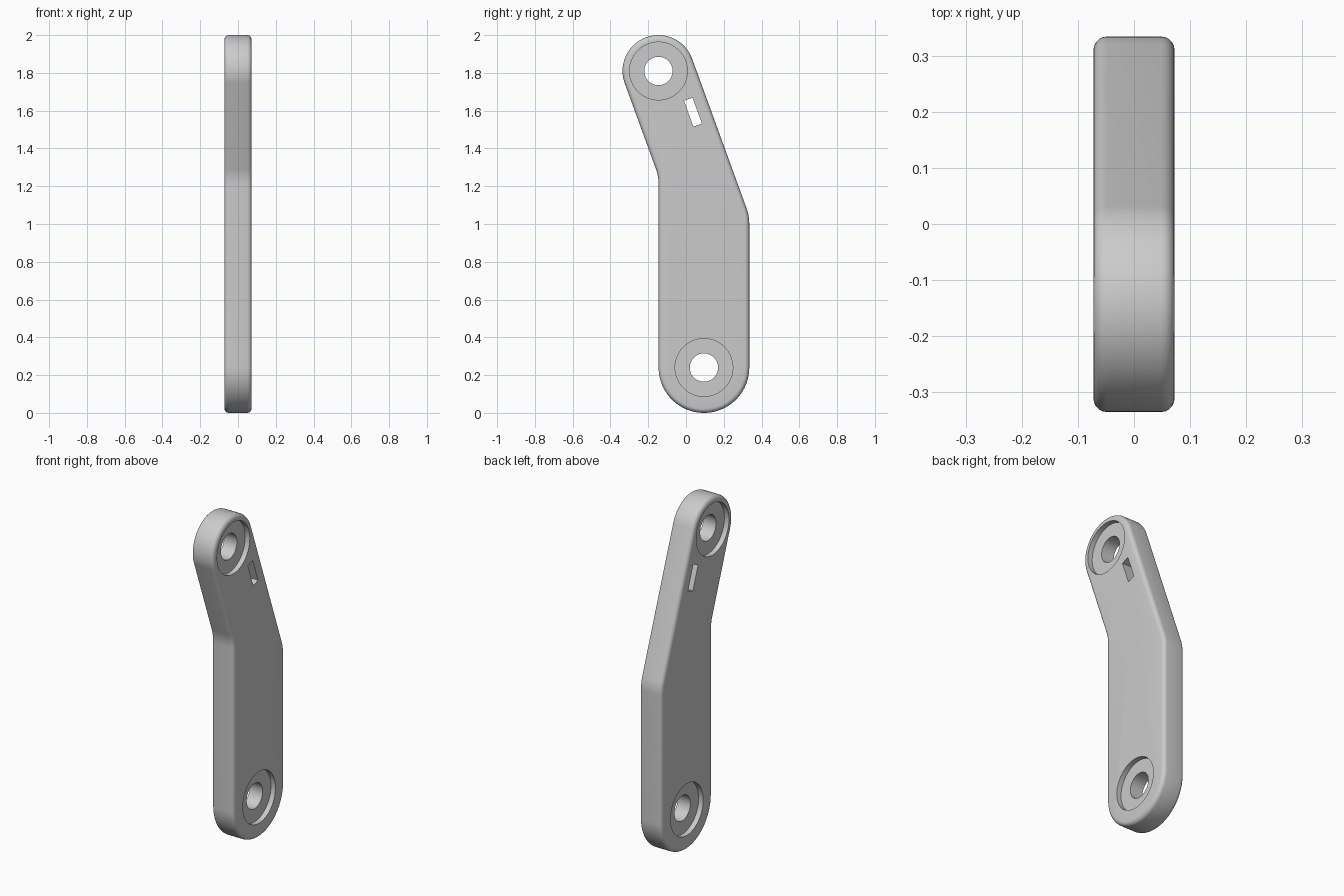
import bpy, bmesh
from math import radians, cos, sin, tan
from mathutils import Matrix, Vector

cube = bpy.data.objects.get("Cube")
if cube:
    bpy.data.objects.remove(cube)

HALF = 0.0725                 # half thickness
LOW, LOW_R = (0.095, 0.24), 0.24
TOP, TOP_R = (-0.146, 1.81), 0.19
TILT = 20                     # lean of the upper arm in degrees
BEND_R = 0.24                 # rounding at the bend

grey = bpy.data.materials.new("light_grey")
grey.use_nodes = True
colour = (0.6, 0.6, 0.6, 1)
grey.diffuse_color = colour
grey.node_tree.nodes["Principled BSDF"].inputs["Base Color"].default_value = colour


def arc(centre, r, start, end, steps):
    """Points on an arc in the (y, z) plane, angles in degrees."""
    angles = [radians(start + (end - start) * i / steps) for i in range(steps + 1)]
    return [(centre[0] + r * cos(a), centre[1] + r * sin(a)) for a in angles]


def bend(side):
    """Rounded corner where the tilted edge meets the straight one."""
    t = radians(TILT)
    y = LOW[0] + side * LOW_R
    ty, tz = TOP[0] + side * TOP_R * cos(t), TOP[1] + side * TOP_R * sin(t)
    corner_z = tz - (y - ty) / tan(t)
    centre = (y - BEND_R, corner_z - BEND_R * tan(t / 2))
    return arc(centre, BEND_R, 0, TILT, 8)


def prism(name, points, x0, x1):
    """Extrude a (y, z) outline from x0 to x1."""
    bm = bmesh.new()
    face = bm.faces.new([bm.verts.new((x0, y, z)) for y, z in points])
    ext = bmesh.ops.extrude_face_region(bm, geom=[face])
    verts = [v for v in ext["geom"] if isinstance(v, bmesh.types.BMVert)]
    bmesh.ops.translate(bm, verts=verts, vec=(x1 - x0, 0, 0))
    bmesh.ops.recalc_face_normals(bm, faces=bm.faces)
    mesh = bpy.data.meshes.new(name)
    bm.to_mesh(mesh)
    bm.free()
    mesh.materials.append(grey)
    obj = bpy.data.objects.new(name, mesh)
    bpy.context.collection.objects.link(obj)
    return obj


# Bent arm outline, counterclockwise from the lower round end
outline = (arc(LOW, LOW_R, 180, 360, 48) + bend(1)
           + arc(TOP, TOP_R, TILT, 180 + TILT, 48) + bend(-1)[::-1])
arm = prism("link_arm", outline, -HALF, HALF)

# Softened rim
rim = arm.modifiers.new("rim", 'BEVEL')
rim.width = 0.024
rim.segments = 5
rim.limit_method = 'ANGLE'
rim.angle_limit = radians(60)

# Through holes with a shallow round recess on both faces
cutters = []
DEPTH = 0.03
for label, centre in (("lower", LOW), ("upper", TOP)):
    circle = arc(centre, 0.153, 0, 360, 64)[:-1]
    cutters.append(prism(label + "_hole_cutter", arc(centre, 0.075, 0, 360, 48)[:-1], -0.2, 0.2))
    cutters.append(prism(label + "_recess_cutter_a", circle, HALF - DEPTH, 0.2))
    cutters.append(prism(label + "_recess_cutter_b", circle, -0.2, DEPTH - HALF))

# Narrow slot along the slanted edge
turn = Matrix.Rotation(radians(TILT), 2)
slot = [Vector((0.037, 1.592)) + turn @ Vector((0.024 * a, 0.073 * b))
        for a, b in ((-1, -1), (1, -1), (1, 1), (-1, 1))]
cutters.append(prism("slot_cutter", slot, -0.2, 0.2))

for c in cutters:
    c.hide_render = True
    cut = arm.modifiers.new(c.name, 'BOOLEAN')
    cut.operation = 'DIFFERENCE'
    cut.solver = 'EXACT'
    cut.object = c

# Make the cuts final, remove the cutters, smooth the round walls
bpy.ops.object.select_all(action='DESELECT')
bpy.context.view_layer.objects.active = arm
arm.select_set(True)
for m in list(arm.modifiers):
    bpy.ops.object.modifier_apply(modifier=m.name)
for c in cutters:
    bpy.data.objects.remove(c)
bpy.ops.object.shade_smooth_by_angle(angle=radians(30))
